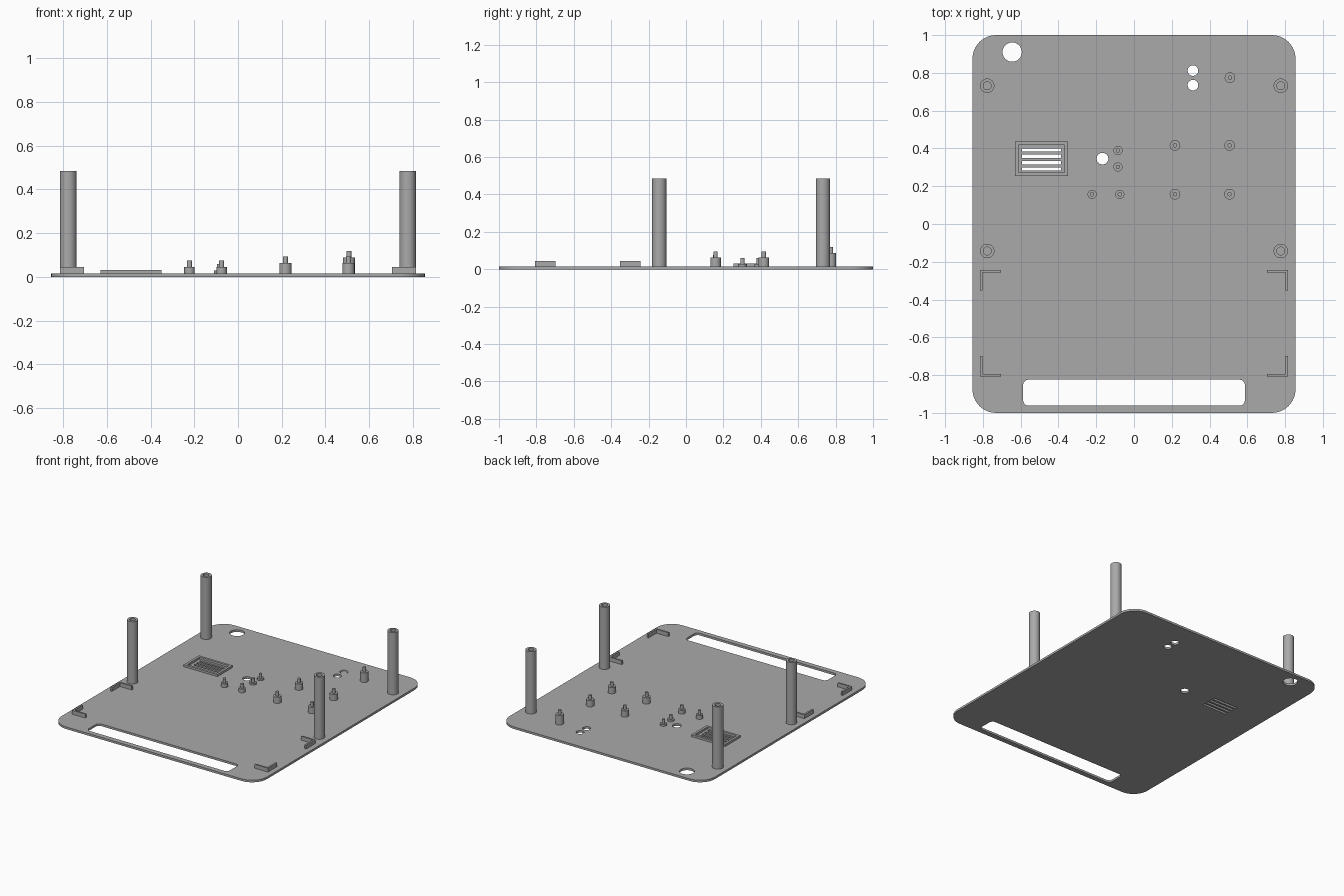
import bpy, bmesh, math

if "Cube" in bpy.data.objects:
    bpy.data.objects.remove(bpy.data.objects["Cube"], do_unlink=True)

grey = bpy.data.materials.new("plain_grey")
grey.use_nodes = True
COLOUR = (0.4, 0.4, 0.4, 1)
grey.diffuse_color = COLOUR
grey.node_tree.nodes["Principled BSDF"].inputs["Base Color"].default_value = COLOUR

T = 0.016        # plate thickness
SINK = 0.004     # how far raised parts reach into the plate


def circle(x, y, r, n=48):
    return [(x + r * math.cos(2 * math.pi * i / n),
             y + r * math.sin(2 * math.pi * i / n)) for i in range(n)]


def rect(x0, x1, y0, y1, r=0, n=10):
    """Rectangle outline, with rounded corners when r is given."""
    if not r:
        return [(x0, y0), (x1, y0), (x1, y1), (x0, y1)]
    pts = []
    corners = [(x1 - r, y1 - r), (x0 + r, y1 - r), (x0 + r, y0 + r), (x1 - r, y0 + r)]
    for k, (cx, cy) in enumerate(corners):
        for i in range(n + 1):
            a = math.pi / 2 * (k + i / n)
            pts.append((cx + r * math.cos(a), cy + r * math.sin(a)))
    return pts


def extrude(name, loops, z0, z1):
    """Solid from flat outlines; inner outlines become holes."""
    curve = bpy.data.curves.new(name + "_outline", "CURVE")
    curve.dimensions = "2D"
    curve.fill_mode = "BOTH"
    curve.extrude = (z1 - z0) / 2
    for loop in loops:
        spline = curve.splines.new("POLY")
        spline.points.add(len(loop) - 1)
        for point, (x, y) in zip(spline.points, loop):
            point.co = (x, y, 0, 1)
        spline.use_cyclic_u = True
    helper = bpy.data.objects.new(name + "_outline", curve)
    bpy.context.collection.objects.link(helper)
    deps = bpy.context.evaluated_depsgraph_get()
    mesh = bpy.data.meshes.new_from_object(helper.evaluated_get(deps))
    bpy.data.objects.remove(helper, do_unlink=True)
    bpy.data.curves.remove(curve)

    bm = bmesh.new()
    bm.from_mesh(mesh)
    bmesh.ops.remove_doubles(bm, verts=bm.verts, dist=1e-5)
    bmesh.ops.translate(bm, verts=bm.verts, vec=(0, 0, (z0 + z1) / 2))
    bmesh.ops.recalc_face_normals(bm, faces=bm.faces)
    bm.to_mesh(mesh)
    bm.free()
    mesh.name = name
    mesh.materials.clear()
    mesh.materials.append(grey)
    obj = bpy.data.objects.new(name, mesh)
    bpy.context.collection.objects.link(obj)
    bpy.ops.object.select_all(action="DESELECT")
    obj.select_set(True)
    bpy.context.view_layer.objects.active = obj
    bpy.ops.object.shade_smooth_by_angle(angle=math.radians(30))
    return obj


# Base plate with handle slot, round holes and vent slots
vent_slots = [rect(-0.592, -0.386, y - 0.009, y + 0.009)
              for y in (0.392, 0.359, 0.325, 0.291)]
round_holes = [circle(-0.645, 0.91, 0.051), circle(0.312, 0.812, 0.028),
               circle(0.312, 0.735, 0.028), circle(-0.167, 0.346, 0.031)]
handle_slot = rect(-0.587, 0.587, -0.962, -0.824, 0.03)
extrude("base_plate", [rect(-0.855, 0.855, -1, 1, 0.125), handle_slot]
        + round_holes + vent_slots, 0, T)

# Raised frame round the vent
extrude("vent_frame", [rect(-0.63, -0.35, 0.255, 0.436),
                       rect(-0.612, -0.368, 0.272, 0.419)], T - SINK, 0.032)

# Four tall hollow posts
for side, sx in (("left", 1), ("right", -1)):
    for end, y in (("back", 0.732), ("front", -0.143)):
        extrude(f"{side}_{end}_post", [circle(sx * 0.777, y, 0.038),
                                       circle(sx * 0.777, y, 0.021)], T - SINK, 0.484)

# Stepped standoffs: x, y, radius, shoulder height
standoffs = [(0.508, 0.775, 0.028, 0.088)]
standoffs += [(x, y, 0.028, 0.063) for x in (0.217, 0.506) for y in (0.158, 0.416)]
standoffs += [(x, 0.157, 0.024, 0.045) for x in (-0.222, -0.075)]
standoffs += [(-0.085, y, 0.024, 0.029) for y in (0.302, 0.389)]
for i, (x, y, r, top) in enumerate(standoffs, 1):
    extrude(f"standoff_{i}", [circle(x, y, r, 32)], T - SINK, top)
    extrude(f"standoff_pin_{i}", [circle(x, y, 0.0115, 24)], top - SINK, top + 0.031)

# Four L-shaped corner brackets
ARM, WALL = 0.11, 0.013
for side, sx in (("left", 1), ("right", -1)):
    for end, sy, y in (("back", 1, -0.243), ("front", -1, -0.808)):
        x = sx * 0.815
        shape = [(0, 0), (ARM, 0), (ARM, WALL), (WALL, WALL), (WALL, ARM), (0, ARM)]
        extrude(f"{side}_{end}_bracket",
                [[(x - sx * u, y - sy * v) for u, v in shape]], T - SINK, 0.045)
